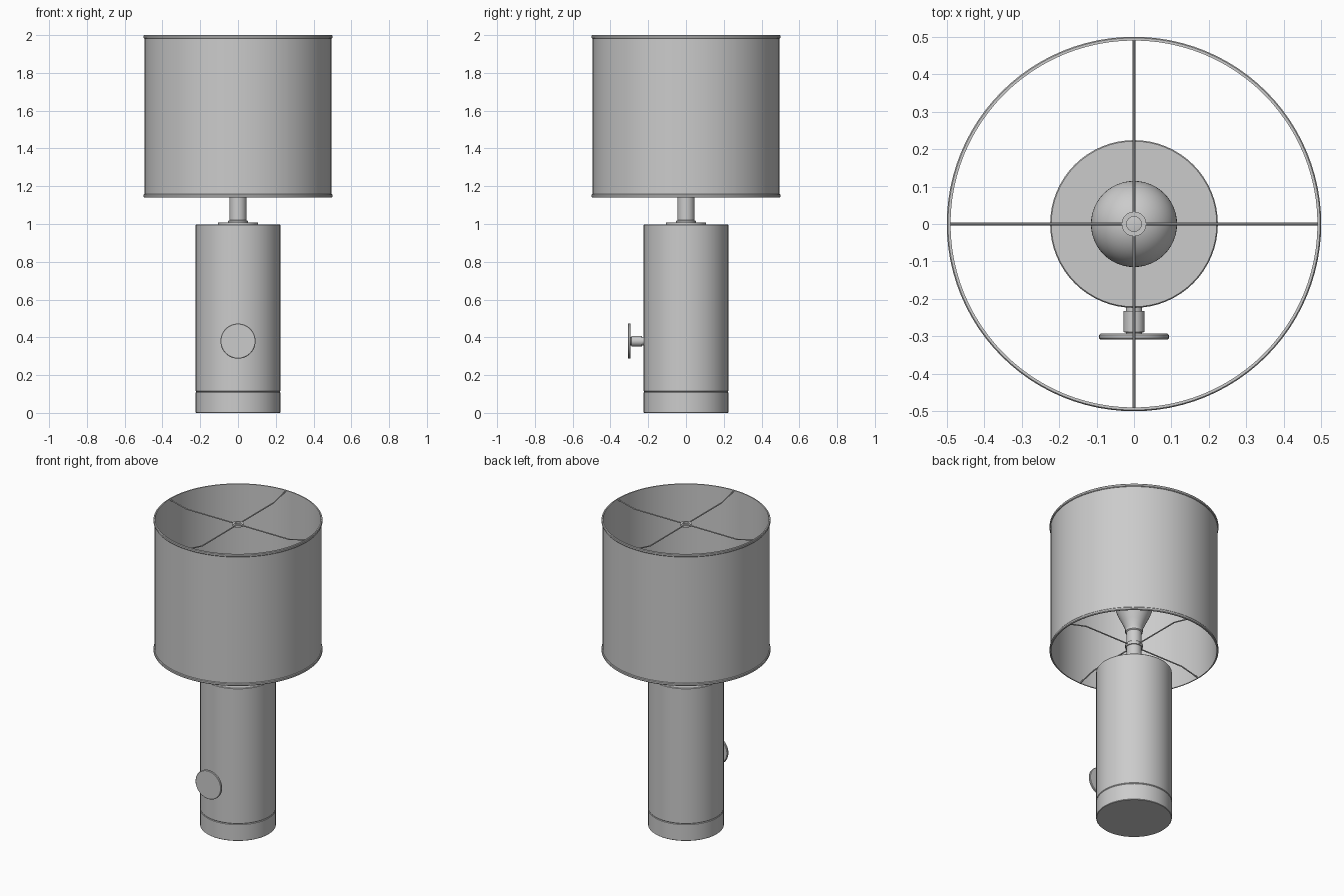
import bpy, math
from mathutils import Matrix, Vector

if "Cube" in bpy.data.objects:
    bpy.data.objects.remove(bpy.data.objects["Cube"])

grey = bpy.data.materials.new("neutral_grey")
grey.diffuse_color = (0.6, 0.6, 0.6, 1)
grey.use_nodes = True
grey.node_tree.nodes["Principled BSDF"].inputs["Base Color"].default_value = grey.diffuse_color


def finish(obj):
    obj.data.materials.append(grey)
    bpy.ops.object.select_all(action='DESELECT')
    obj.select_set(True)
    bpy.context.view_layer.objects.active = obj
    bpy.ops.object.shade_smooth_by_angle(angle=math.radians(35))
    return obj


def lathe(name, profile, segs=64, closed=False, matrix=Matrix()):
    """Revolve (radius, height) points about z; closed joins last point to first."""
    verts, rings, faces = [], [], []
    for r, z in profile:
        start = len(verts)
        n = segs if r > 1e-6 else 1
        verts += [(r * math.cos(2 * math.pi * i / segs),
                   r * math.sin(2 * math.pi * i / segs), z) for i in range(n)]
        rings.append([start + i % n for i in range(segs)])
    pairs = list(zip(rings, rings[1:]))
    if closed:
        pairs.append((rings[-1], rings[0]))
    for a, b in pairs:
        for i in range(segs):
            j = (i + 1) % segs
            quad = list(dict.fromkeys((a[i], a[j], b[j], b[i])))
            faces.append(quad)
    mesh = bpy.data.meshes.new(name)
    mesh.from_pydata([matrix @ Vector(v) for v in verts], [], faces)
    obj = bpy.data.objects.new(name, mesh)
    bpy.context.collection.objects.link(obj)
    return finish(obj)


def rod(name, points, radius):
    """Round wire through a few points."""
    curve = bpy.data.curves.new(name, 'CURVE')
    curve.dimensions = '3D'
    curve.bevel_depth = radius
    curve.bevel_resolution = 2
    curve.use_fill_caps = True
    spline = curve.splines.new('POLY')
    spline.points.add(len(points) - 1)
    for p, co in zip(spline.points, points):
        p.co = (*co, 1)
    obj = bpy.data.objects.new(name, curve)
    bpy.context.collection.objects.link(obj)
    bpy.ops.object.select_all(action='DESELECT')
    obj.select_set(True)
    bpy.context.view_layer.objects.active = obj
    bpy.ops.object.convert(target='MESH')
    return finish(bpy.context.object)


# Base band and cylindrical body, separated by a fine groove
lathe("base_band", [(0, 0), (0.221, 0), (0.224, 0.003), (0.224, 0.107),
                    (0.221, 0.111), (0, 0.111)])
lathe("body", [(0, 0.111), (0.221, 0.111), (0.224, 0.115), (0.224, 0.994),
               (0.221, 0.998), (0, 0.998)])

# Collar, neck and socket
lathe("collar", [(0, 0.998), (0.105, 0.998), (0.105, 1.008), (0, 1.008)])
lathe("neck", [(0, 1.008), (0.052, 1.008), (0.052, 1.016), (0.045, 1.02),
               (0.045, 1.165), (0, 1.165)], 32)
lathe("socket", [(0, 1.165), (0.052, 1.165), (0.052, 1.185), (0.046, 1.19),
                 (0.046, 1.265), (0.052, 1.27), (0.052, 1.285), (0, 1.285)], 32)

# Pear-shaped bulb: flared neck running into a round top
bulb = [(0, 1.28), (0.05, 1.28), (0.055, 1.30), (0.07, 1.335), (0.09, 1.375),
        (0.106, 1.415)]
bulb += [(0.115 * math.cos(math.radians(a)), 1.46 + 0.115 * math.sin(math.radians(a)))
         for a in range(-12, 91, 6)]
lathe("bulb", bulb, 48)

# Open drum shade with a rolled band at each end
lathe("shade", [(0.494, 1.145), (0.494, 1.995), (0.490, 1.995), (0.490, 1.145)],
      96, closed=True)
for label, z in (("lower", 1.14), ("upper", 1.982)):
    lathe(label + "_rim", [(0.497, z), (0.5, z + 0.004), (0.5, z + 0.014), (0.497, z + 0.018),
                           (0.490, z + 0.018), (0.490, z)], 96, closed=True)

# Four-armed carriers at the top and bottom of the shade
for label, flat, end in (("lower", 1.175, 1.145), ("upper", 1.965, 1.994)):
    for k in range(4):
        c, s = math.cos(k * math.pi / 2), math.sin(k * math.pi / 2)
        rod(f"{label}_arm_{k + 1}",
            [(r * c, r * s, z) for r, z in ((0.025, flat), (0.37, flat), (0.49, end))], 0.004)
lathe("upper_hub", [(0.033, 1.958), (0.033, 1.972), (0.02, 1.972), (0.02, 1.958)],
      32, closed=True)

# Front knob: stem and round disc facing forward
front = Matrix.Translation((0, 0, 0.38)) @ Matrix.Rotation(math.pi / 2, 4, 'X')
lathe("knob_stem", [(0, 0.215), (0.022, 0.215), (0.022, 0.232), (0.028, 0.232),
                    (0.028, 0.288), (0.022, 0.29), (0.022, 0.296), (0, 0.296)], 32, matrix=front)
lathe("knob_disc", [(0, 0.293), (0.09, 0.293), (0.093, 0.296), (0.093, 0.305),
                    (0.09, 0.308), (0, 0.308)], 48, matrix=front)
